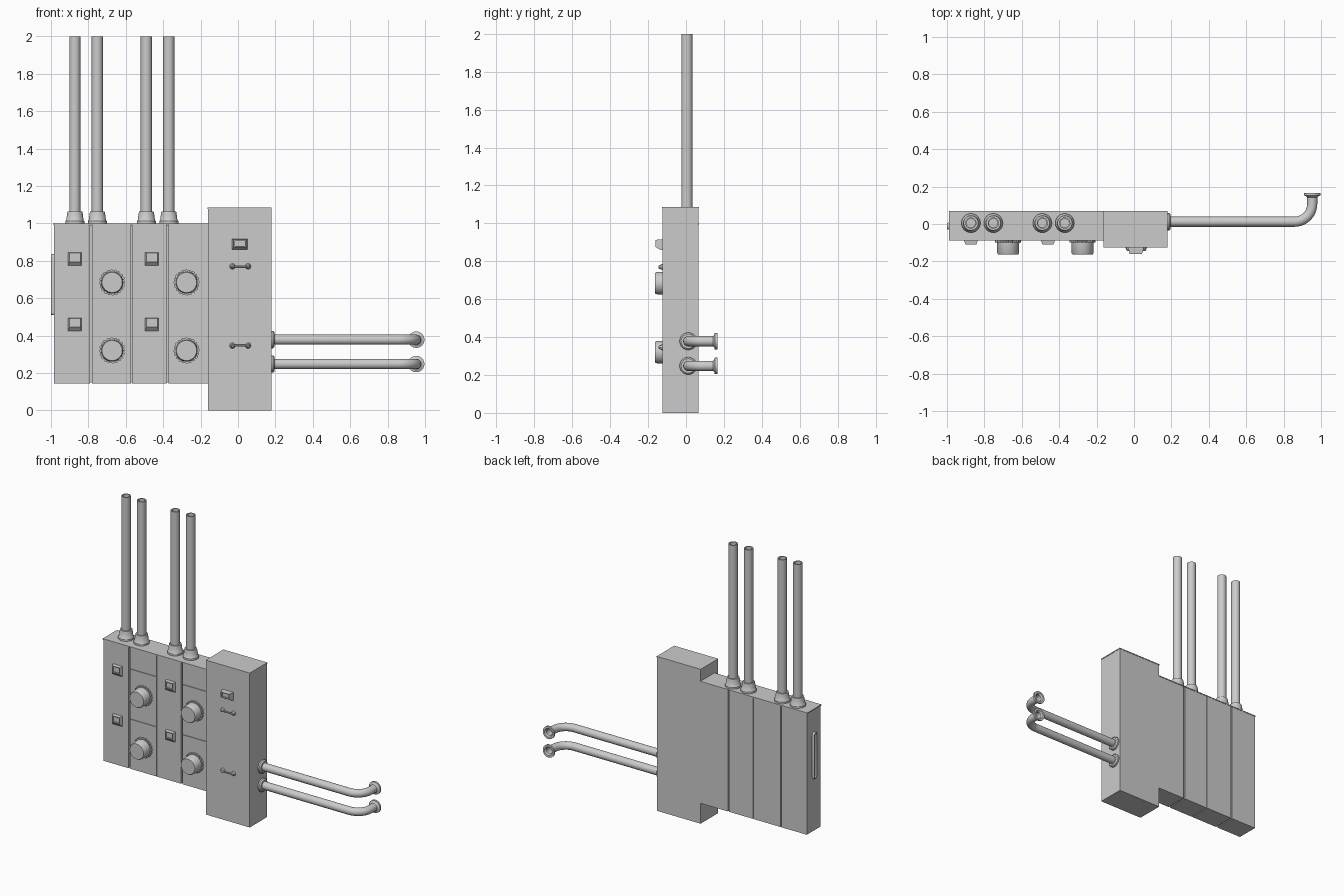
import bpy, bmesh, math
from mathutils import Vector

if "Cube" in bpy.data.objects:
    bpy.data.objects.remove(bpy.data.objects["Cube"])


def finish(name, bm, smooth=False):
    bmesh.ops.recalc_face_normals(bm, faces=bm.faces)
    me = bpy.data.meshes.new(name)
    bm.to_mesh(me)
    bm.free()
    ob = bpy.data.objects.new(name, me)
    bpy.context.collection.objects.link(ob)
    if smooth:
        bpy.ops.object.select_all(action='DESELECT')
        ob.select_set(True)
        bpy.context.view_layer.objects.active = ob
        bpy.ops.object.shade_smooth_by_angle(angle=math.radians(35))
    return ob


def loft(bm, rings):
    """Skin a list of point rings and cap both ends."""
    rows = [[bm.verts.new(p) for p in r] for r in rings]
    n = len(rows[0])
    for a, b in zip(rows, rows[1:]):
        for i in range(n):
            j = (i + 1) % n
            bm.faces.new((a[i], a[j], b[j], b[i]))
    bm.faces.new(rows[0])
    bm.faces.new(rows[-1])


def box(name, x0, x1, y0, y1, z0, z1):
    bm = bmesh.new()
    loft(bm, [[(x0, y0, z), (x1, y0, z), (x1, y1, z), (x0, y1, z)] for z in (z0, z1)])
    return finish(name, bm)


def tube(name, stations, sides=24, tooth=0.0):
    """Round sweep through (position, direction, radius) stations."""
    rings = []
    for p, d, r in stations:
        p, d = Vector(p), Vector(d).normalized()
        u = Vector((1, 0, 0)) if abs(d.z) > 0.9 else Vector((0, 0, 1))
        v = d.cross(u)
        ring = []
        for i in range(sides):
            a = 2 * math.pi * i / sides
            rr = r - (tooth if (i // 2) % 2 else 0)
            ring.append(p + (u * math.cos(a) + v * math.sin(a)) * rr)
        rings.append(ring)
    bm = bmesh.new()
    loft(bm, rings)
    return finish(name, bm, True)


# Tall end cabinet with thin lid
BACK, FRONT, TALL = 0.067, -0.086, -0.124
box("tall_cabinet", -0.16, 0.178, TALL, BACK, 0, 1.078)
box("tall_cabinet_lid", -0.162, 0.18, TALL - 0.002, BACK + 0.002, 1.078, 1.085)

# Row of four cabinet columns, with a core filling the seams
edges = [-0.985, -0.785, -0.569, -0.377, -0.16]
gaps = [0.0, 0.005, 0.002, 0.005, 0.0]
box("cabinet_core", -0.98, -0.16, FRONT + 0.014, BACK - 0.008, 0.15, 0.99)
box("cabinet_lid", -0.99, -0.16, FRONT - 0.002, BACK + 0.002, 0.993, 1.0)
for i in range(4):
    x0, x1 = edges[i] + gaps[i], edges[i + 1] - gaps[i + 1]
    box(f"column_{i}", x0, x1, FRONT + 0.005, BACK, 0.143, 0.993)
    levels = [0.143, 0.993] if i % 2 == 0 else [0.143, 0.492, 0.844, 0.993]
    for k, (z0, z1) in enumerate(zip(levels, levels[1:])):
        box(f"column_{i}_door_{k}", x0, x1, FRONT, FRONT + 0.005,
            z0 + (0.002 if k else 0), z1 - (0.002 if z1 < 0.99 else 0))


# Tapered latches with a recessed face
def latch(name, x, y, zc, w, h, d):
    def rect(hw, zb, zt, yy):
        return [(x - hw, yy, zb), (x + hw, yy, zb), (x + hw, yy, zt), (x - hw, yy, zt)]
    b, t, hw = zc - h / 2, zc + h / 2, w / 2
    bm = bmesh.new()
    loft(bm, [rect(hw, b, t, y), rect(hw, b, t, y - d * 0.25),
              rect(hw * 0.8, b + h * 0.28, t - h * 0.04, y - d),
              rect(hw * 0.65, b + h * 0.36, t - h * 0.12, y - d),
              rect(hw * 0.65, b + h * 0.36, t - h * 0.12, y - d * 0.7)])
    return finish(name, bm)


for x in (-0.872, -0.46):
    for z in (0.81, 0.46):
        latch("column_latch", x, FRONT, z, 0.072, 0.07, 0.024)
latch("tall_latch", 0.01, TALL, 0.887, 0.082, 0.056, 0.036)

# Pull bars on the tall cabinet
for z in (0.77, 0.346):
    for sx in (-1, 1):
        xc = 0.012 + sx * 0.042
        tube("pull_bar_post", [((xc, TALL, z), (0, -1, 0), 0.016),
                               ((xc, TALL - 0.006, z), (0, -1, 0), 0.014),
                               ((xc, TALL - 0.02, z), (0, -1, 0), 0.007)], 8)
    tube("pull_bar", [((-0.034, TALL - 0.016, z), (1, 0, 0), 0.005),
                      ((0.058, TALL - 0.016, z), (1, 0, 0), 0.005)], 8)

# Round knobs on the doors with a toothed base ring
for x in (-0.673, -0.275):
    for z in (0.684, 0.32):
        tube("knob_ring", [((x, FRONT, z), (0, -1, 0), 0.07),
                           ((x, FRONT - 0.012, z), (0, -1, 0), 0.07)], 80, 0.005)
        tube("knob", [((x, y, z), (0, -1, 0), r) for y, r in
                      [(FRONT, 0.06), (-0.157, 0.058), (-0.163, 0.054)]], 32)

# Vertical pipes with stepped collars, open at the top
for x in (-0.872, -0.752, -0.49, -0.37):
    tube("pipe_collar", [((x, 0.005, z), (0, 0, 1), r) for z, r in
                         [(1.0, 0.051), (1.012, 0.051), (1.018, 0.046),
                          (1.05, 0.042), (1.064, 0.039), (1.064, 0.028)]])
    tube("vertical_pipe", [((x, 0.005, z), (0, 0, 1), r) for z, r in
                           [(1.0, 0.03), (2.0, 0.03), (2.0, 0.023), (1.9, 0.023)]])

# Side pipes that turn to the back, with wall flange and flared end
R, XE, YP = 0.095, 0.953, 0.012
for z in (0.378, 0.248):
    st = [((0.17, YP, z), (1, 0, 0), 0.046), ((0.188, YP, z), (1, 0, 0), 0.046),
          ((0.196, YP, z), (1, 0, 0), 0.038), ((0.196, YP, z), (1, 0, 0), 0.027)]
    for i in range(11):
        a = math.pi / 2 * i / 10
        st.append(((XE - R + R * math.sin(a), YP + R - R * math.cos(a), z),
                   (math.cos(a), math.sin(a), 0), 0.027))
    st += [((XE, y, z), (0, 1, 0), r) for y, r in
           [(0.143, 0.027), (0.15, 0.034), (0.152, 0.044), (0.165, 0.044),
            (0.165, 0.03), (0.155, 0.022), (0.11, 0.022)]]
    tube("side_pipe", st)


# Rounded recessed grip on the left end
def slot(x, hw, hh):
    pts = []
    r = hw * 0.8
    for k, (sy, sz) in enumerate([(1, 1), (-1, 1), (-1, -1), (1, -1)]):
        for i in range(6):
            a = math.pi / 2 * (k + i / 5)
            pts.append((x, -0.011 + sy * (hw - r) + r * math.cos(a),
                        0.672 + sz * (hh - r) + r * math.sin(a)))
    return pts


bm = bmesh.new()
loft(bm, [slot(-0.984, 0.018, 0.163), slot(-0.995, 0.018, 0.163), slot(-1.0, 0.015, 0.16),
          slot(-1.0, 0.011, 0.154), slot(-0.988, 0.01, 0.152)])
finish("end_grip", bm, True)
